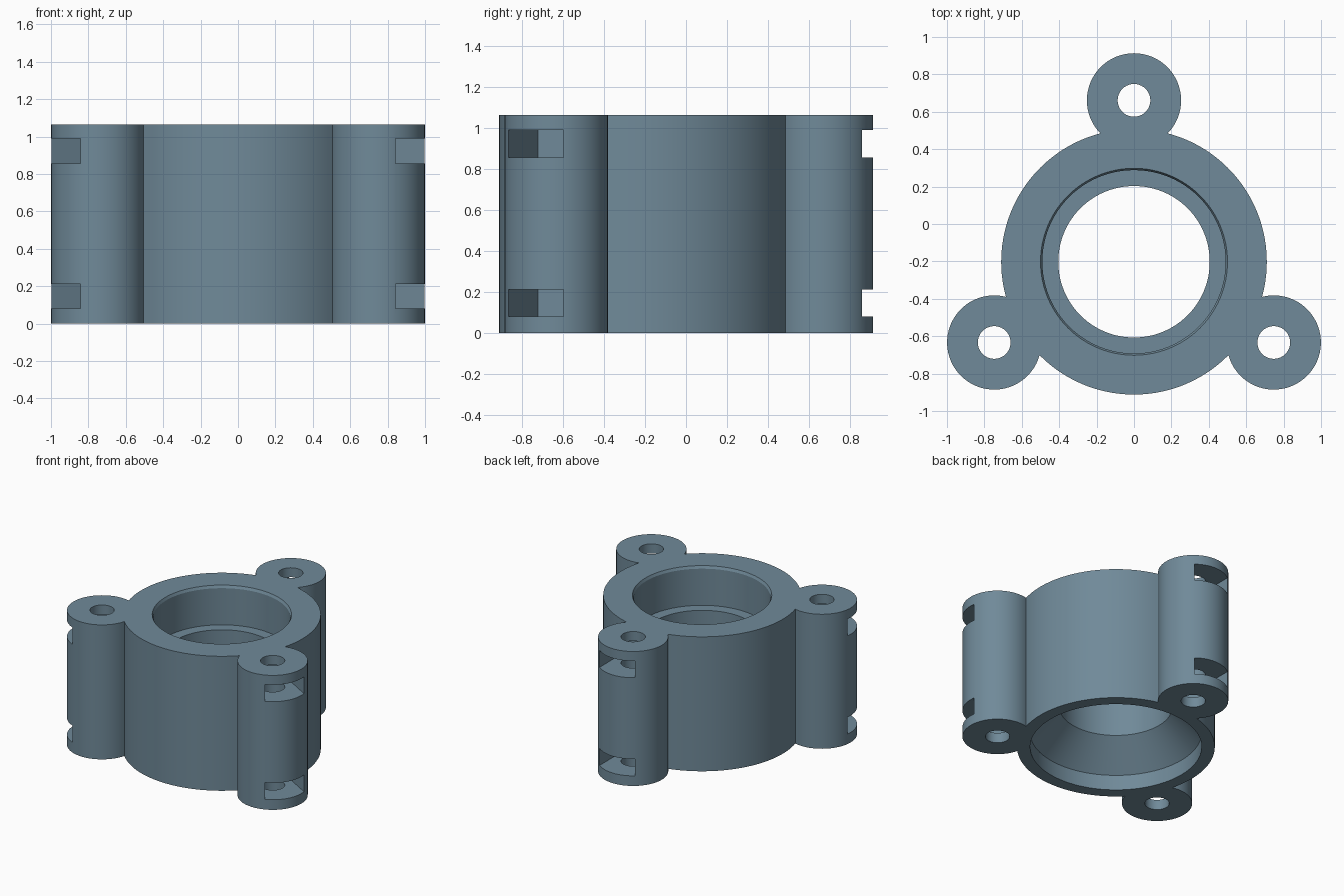
import bpy, bmesh, math
from mathutils import Matrix, Vector

if "Cube" in bpy.data.objects:
    bpy.data.objects.remove(bpy.data.objects["Cube"])

HEIGHT, CY = 1.065, -0.202          # overall height, y of the bore axis
BODY_R, LUG_R, LUG_D = 0.71, 0.252, 0.863
HOLE_R, NUT_HALF = 0.0875, 0.155
LUG_ANGLES = [math.radians(a) for a in (90, 210, 330)]


def arc(cx, cy, r, a0, a1, n):
    return [(cx + r * math.cos(a0 + (a1 - a0) * i / n),
             cy + r * math.sin(a0 + (a1 - a0) * i / n)) for i in range(n)]


def prism(name, points, z0, z1):
    """Extrude a flat outline from z0 to z1."""
    bm = bmesh.new()
    face = bm.faces.new([bm.verts.new((x, y, z0)) for x, y in points])
    top = bmesh.ops.extrude_face_region(bm, geom=[face])["geom"]
    bmesh.ops.translate(bm, vec=(0, 0, z1 - z0),
                        verts=[v for v in top if isinstance(v, bmesh.types.BMVert)])
    return finish(name, bm)


def revolve(name, profile, steps):
    """Turn a closed (radius, z) profile about the bore axis."""
    bm = bmesh.new()
    verts = [bm.verts.new((r, 0, z)) for r, z in profile]
    edges = [bm.edges.new(p) for p in zip(verts, verts[1:])]
    bmesh.ops.spin(bm, geom=verts + edges, cent=(0, 0, 0), axis=(0, 0, 1),
                   angle=math.tau, steps=steps)
    bmesh.ops.remove_doubles(bm, verts=bm.verts, dist=1e-5)
    bmesh.ops.translate(bm, vec=(0, CY, 0), verts=bm.verts)
    return finish(name, bm)


def finish(name, bm):
    bmesh.ops.recalc_face_normals(bm, faces=bm.faces)
    mesh = bpy.data.meshes.new(name)
    bm.to_mesh(mesh)
    bm.free()
    obj = bpy.data.objects.new(name, mesh)
    bpy.context.collection.objects.link(obj)
    return obj


def cut(target, cutter):
    mod = target.modifiers.new(cutter.name, "BOOLEAN")
    mod.operation, mod.solver, mod.object = "DIFFERENCE", "EXACT", cutter
    bpy.context.view_layer.objects.active = target
    bpy.ops.object.modifier_apply(modifier=mod.name)
    bpy.data.objects.remove(cutter)


# Outline: round body with three lugs, as alternating arcs
along = (LUG_D**2 + BODY_R**2 - LUG_R**2) / (2 * LUG_D)
body_a = math.acos(along / BODY_R)
lug_a = math.pi - math.acos((LUG_D - along) / LUG_R)
outline = []
for a in LUG_ANGLES:
    outline += arc(LUG_D * math.cos(a), CY + LUG_D * math.sin(a), LUG_R,
                   a - lug_a, a + lug_a, 48)
    outline += arc(0, CY, BODY_R, a + body_a, a + math.tau / 3 - body_a, 36)
housing = prism("bearing_housing", outline, 0, HEIGHT)

# Stepped bore: bottom recess, cone, through hole, bearing seat, top chamfer
cut(housing, revolve("bore_cutter", [
    (0, -0.1), (0.616, -0.1), (0.616, 0.12), (0.405, 0.33), (0.405, HEIGHT - 0.31),
    (0.49, HEIGHT - 0.31), (0.49, HEIGHT - 0.02), (0.50, HEIGHT), (0.50, HEIGHT + 0.1),
    (0, HEIGHT + 0.1)], 96))

# Bolt holes and hexagonal nut pockets opening outward on each lug
tip = NUT_HALF / math.cos(math.pi / 6)
pocket = [(0.4, -NUT_HALF), (0.4, NUT_HALF), (-tip / 2, NUT_HALF),
          (-tip, 0), (-tip / 2, -NUT_HALF)]
for a in LUG_ANGLES:
    cx, cy = LUG_D * math.cos(a), CY + LUG_D * math.sin(a)
    cut(housing, prism("bolt_hole_cutter", arc(cx, cy, HOLE_R, 0, math.tau, 40),
                       -0.1, HEIGHT + 0.1))
    turn = Matrix.Rotation(a, 2)
    points = [tuple(turn @ Vector(p) + Vector((cx, cy))) for p in pocket]
    for z0, z1 in ((0.08, 0.213), (0.857, 0.99)):
        cut(housing, prism("nut_pocket_cutter", points, z0, z1))

# Single blue-grey colour
paint = bpy.data.materials.new("blue_grey")
paint.diffuse_color = (0.162, 0.254, 0.319, 1)
paint.use_nodes = True
paint.node_tree.nodes["Principled BSDF"].inputs["Base Color"].default_value = paint.diffuse_color
housing.data.materials.clear()
housing.data.materials.append(paint)
for p in housing.data.polygons:
    p.material_index = 0

bpy.ops.object.select_all(action="DESELECT")
housing.select_set(True)
bpy.context.view_layer.objects.active = housing
bpy.ops.object.shade_smooth_by_angle(angle=math.radians(20))
